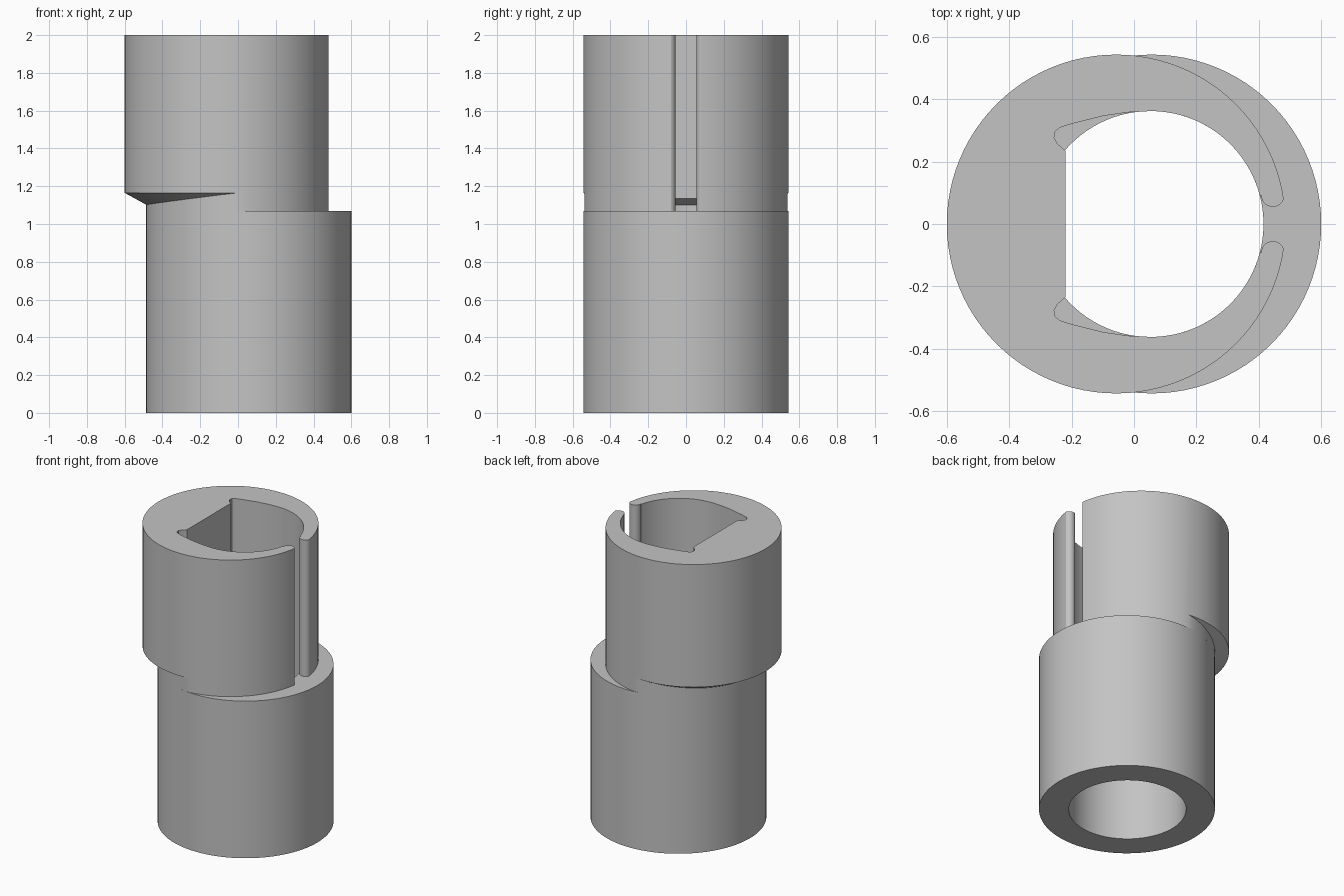
import bpy, bmesh, math

if "Cube" in bpy.data.objects:
    bpy.data.objects.remove(bpy.data.objects["Cube"], do_unlink=True)

R, OFFSET = 0.543, 0.057          # tube radius, sideways shift of each half
HOLE_R, HOLE_X = 0.362, 0.053
SHELF, LIP, TOP = 1.07, 1.165, 2.0
SEG = 96
SLOPE = 0.55

grey = bpy.data.materials.new("plain grey")
grey.use_nodes = True
grey.diffuse_color = (0.55, 0.55, 0.55, 1)
grey.node_tree.nodes["Principled BSDF"].inputs["Base Color"].default_value = (0.55, 0.55, 0.55, 1)


def loft(name, rings):
    """Closed solid skinned through rings that have equal point counts."""
    bm = bmesh.new()
    loops = [[bm.verts.new(p) for p in ring] for ring in rings]
    n = len(loops[0])
    for a, b in zip(loops, loops[1:]):
        for i in range(n):
            j = (i + 1) % n
            bm.faces.new((a[i], a[j], b[j], b[i]))
    bm.faces.new(loops[0][::-1])
    bm.faces.new(loops[-1])
    bmesh.ops.remove_doubles(bm, verts=bm.verts, dist=1e-5)
    bmesh.ops.recalc_face_normals(bm, faces=bm.faces)
    mesh = bpy.data.meshes.new(name)
    bm.to_mesh(mesh)
    bm.free()
    mesh.materials.append(grey)
    obj = bpy.data.objects.new(name, mesh)
    bpy.context.collection.objects.link(obj)
    return obj


def prism(name, outline, z0, z1):
    return loft(name, [[(x, y, z) for x, y in outline] for z in (z0, z1)])


def circle(cx, r):
    angles = [2 * math.pi * i / SEG for i in range(SEG)]
    return [(cx + r * math.cos(a), r * math.sin(a)) for a in angles]


def cut(obj, cutter):
    cutter.hide_render = True
    mod = obj.modifiers.new("cut", "BOOLEAN")
    mod.operation, mod.solver, mod.object = "DIFFERENCE", "EXACT", cutter
    bpy.context.view_layer.objects.active = obj
    bpy.ops.object.modifier_apply(modifier=mod.name)
    bpy.data.objects.remove(cutter, do_unlink=True)


def mirrored(half):
    """Complete an outline whose +y half is given."""
    return half + [(x, -y) for x, y in reversed(half)]


# Lower sleeve: plain round tube
lower = prism("lower_sleeve", circle(OFFSET, R), 0, SHELF)
cut(lower, prism("bore_cutter", circle(HOLE_X, HOLE_R), -0.1, SHELF + 0.1))

# Upper sleeve: shifted tube whose overhang is carried by a conical lip
rings = [[], [], [], []]
for i in range(SEG):
    a = 2 * math.pi * i / SEG
    shift = 2 * OFFSET
    reach = shift * math.cos(a) + math.sqrt(R ** 2 - (shift * math.sin(a)) ** 2)
    r = min(R, reach)
    levels = ((r, SHELF), (r, LIP - SLOPE * (R - r)), (R, LIP), (R, TOP))
    for ring, (rad, z) in zip(rings, levels):
        ring.append((rad * math.cos(a) - OFFSET, rad * math.sin(a), z))
upper = loft("upper_sleeve", rings)

# D-shaped bore with rounded corner reliefs beside the flat
half = [(-0.22, 0.235), (-0.245, 0.257), (-0.256, 0.277), (-0.253, 0.296),
        (-0.238, 0.309), (-0.2, 0.321), (-0.1, 0.346), (-0.02, 0.358)]
for i in range(25):
    a = math.radians(90 - 3.6 * i)
    half.append((HOLE_X + HOLE_R * math.cos(a), HOLE_R * math.sin(a)))
cut(upper, prism("flat_bore_cutter", mirrored(half), SHELF - 0.1, TOP + 0.1))

# Sloped underside of the flat where it overhangs the round bore
bore = circle(HOLE_X, HOLE_R - 0.0005)
cut(upper, loft("undercut_cutter", [
    [(x, y, SHELF - 0.1) for x, y in bore],
    [(x, y, 1.1 + 0.39 * (x - HOLE_X + HOLE_R)) for x, y in bore]]))

# Slit with rounded tips
half = [(0.3, 0.092)]
for i in range(13):
    a = math.pi * (1 + i / 12)
    half.append((0.445 + 0.037 * math.cos(a), 0.092 + 0.037 * math.sin(a)))
half.append((0.7, 0.092))
cut(upper, prism("slit_cutter", mirrored(half), SHELF - 0.1, TOP + 0.1))

# Smooth walls, sharp rims
for obj in (lower, upper):
    bpy.ops.object.select_all(action="DESELECT")
    obj.select_set(True)
    bpy.context.view_layer.objects.active = obj
    bpy.ops.object.shade_smooth_by_angle(angle=math.radians(30))
